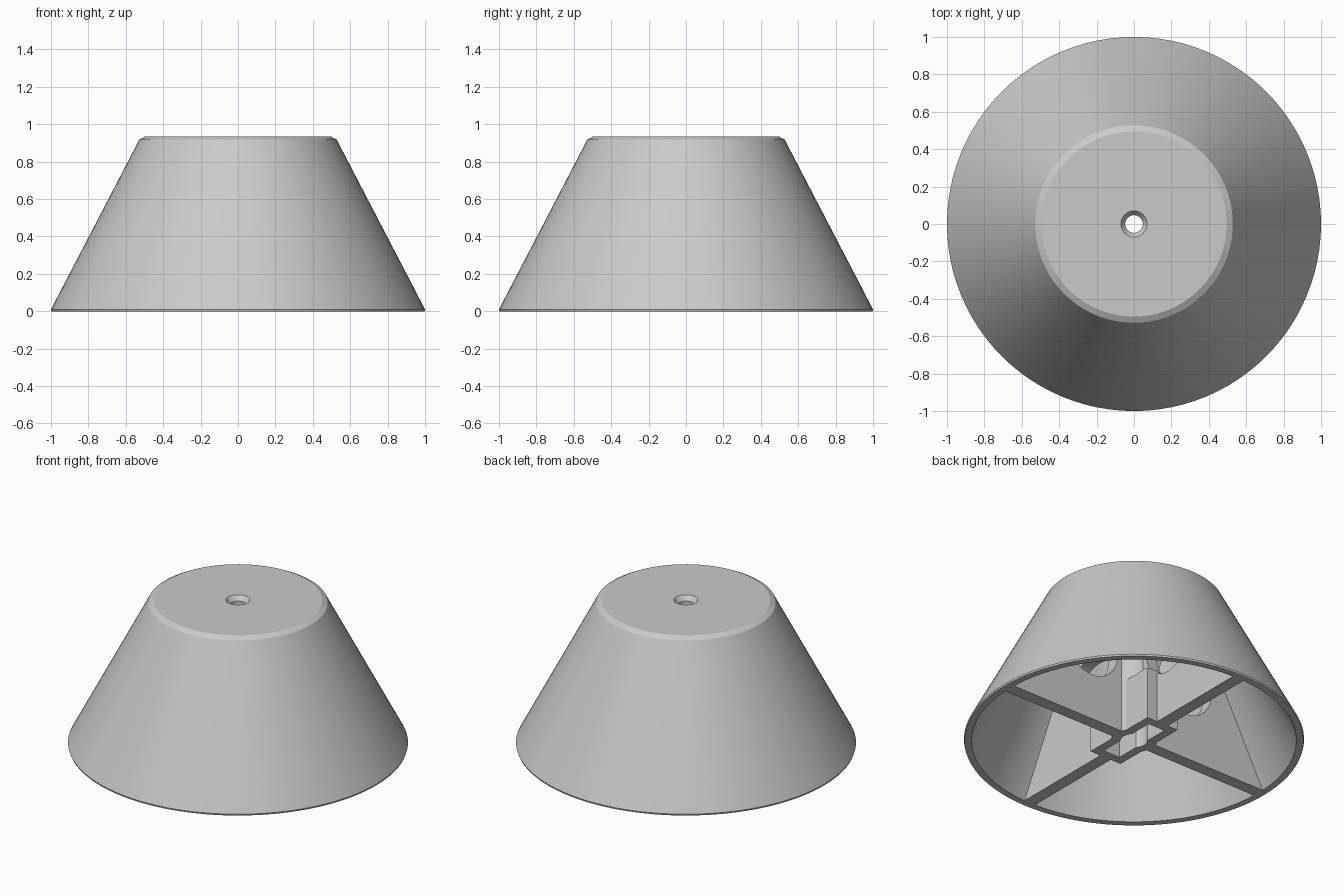
import bpy, bmesh, math
from mathutils import Matrix

if "Cube" in bpy.data.objects:
    bpy.data.objects.remove(bpy.data.objects["Cube"])

grey = bpy.data.materials.new("light grey plastic")
grey.use_nodes = True
tone = (0.59, 0.59, 0.59, 1)
grey.diffuse_color = tone
grey.node_tree.nodes["Principled BSDF"].inputs["Base Color"].default_value = tone


def finish(bm, name):
    bmesh.ops.recalc_face_normals(bm, faces=bm.faces[:])
    mesh = bpy.data.meshes.new(name)
    bm.to_mesh(mesh)
    bm.free()
    mesh.materials.append(grey)
    ob = bpy.data.objects.new(name, mesh)
    bpy.context.collection.objects.link(ob)
    return ob


def box(name, half_x, half_y, bottom, top):
    bm = bmesh.new()
    place = Matrix.Translation((0, 0, (bottom + top) / 2)) @ Matrix.Diagonal(
        (2 * half_x, 2 * half_y, top - bottom, 1))
    bmesh.ops.create_cube(bm, size=1, matrix=place)
    return finish(bm, name)


def cylinder(name, radius, depth, place):
    bm = bmesh.new()
    bmesh.ops.create_cone(bm, cap_ends=True, segments=48, radius1=radius,
                          radius2=radius, depth=depth, matrix=place)
    return finish(bm, name)


def lathe(name, profile, steps=96):
    # Closed ring of (radius, height) points swept around z
    bm = bmesh.new()
    verts = [bm.verts.new((r, 0, z)) for r, z in profile]
    edges = [bm.edges.new((v, verts[i - 1])) for i, v in enumerate(verts)]
    bmesh.ops.spin(bm, geom=verts + edges, cent=(0, 0, 0), axis=(0, 0, 1),
                   angle=2 * math.pi, steps=steps, use_merge=True)
    bmesh.ops.remove_doubles(bm, verts=bm.verts[:], dist=1e-5)
    return finish(bm, name)


def select(ob):
    bpy.ops.object.select_all(action="DESELECT")
    ob.select_set(True)
    bpy.context.view_layer.objects.active = ob


def combine(target, other, operation):
    mod = target.modifiers.new(operation, "BOOLEAN")
    mod.operation, mod.object, mod.solver = operation, other, "EXACT"
    select(target)
    bpy.ops.object.modifier_apply(modifier=mod.name)
    bpy.data.objects.remove(other)


def rib(name, angle):
    # Full-width web that follows the inside of the cone
    turn = Matrix.Rotation(angle, 4, "Z")
    bm = bmesh.new()
    outline = [(-0.96, 0), (0.96, 0), (0.52, 0.86), (-0.52, 0.86)]
    face = bm.faces.new([bm.verts.new((x, -0.04, z)) for x, z in outline])
    grown = bmesh.ops.extrude_face_region(bm, geom=[face])["geom"]
    bmesh.ops.translate(bm, vec=(0, 0.08, 0),
                        verts=[g for g in grown if isinstance(g, bmesh.types.BMVert)])
    bm.transform(turn)
    web = finish(bm, name)
    # Round opening on each side of the centre
    for side in (-1, 1):
        place = turn @ Matrix.Translation((side * 0.36, 0, 0.5)) @ Matrix.Rotation(math.pi / 2, 4, "X")
        combine(web, cylinder("opening", 0.2, 0.4, place), "DIFFERENCE")
    return web


# Hollow conical shell with bevelled top, base lip and countersunk hole
shell = lathe("conical_shell", [
    (0.997, 0), (1, 0.01), (0.528, 0.917), (0.495, 0.935), (0.07, 0.935),
    (0.047, 0.905), (0.047, 0.85), (0.515, 0.85), (0.955, 0)])

# Crossed ribs with the central socket, its slot running front to back
core = rib("inner_ribs_and_socket", 0)
combine(core, rib("cross_rib", math.pi / 2), "UNION")
combine(core, box("socket_block", 0.115, 0.26, 0, 0.34), "UNION")
combine(core, cylinder("socket_tube", 0.135, 0.86, Matrix.Translation((0, 0, 0.43))), "UNION")
combine(core, box("socket_slot", 0.06, 0.205, -0.1, 0.3), "DIFFERENCE")
combine(core, cylinder("socket_bore", 0.08, 1.2, Matrix.Translation((0, 0, 0.45))), "DIFFERENCE")

for ob in (shell, core):
    select(ob)
    bpy.ops.object.shade_smooth_by_angle(angle=math.radians(20))
